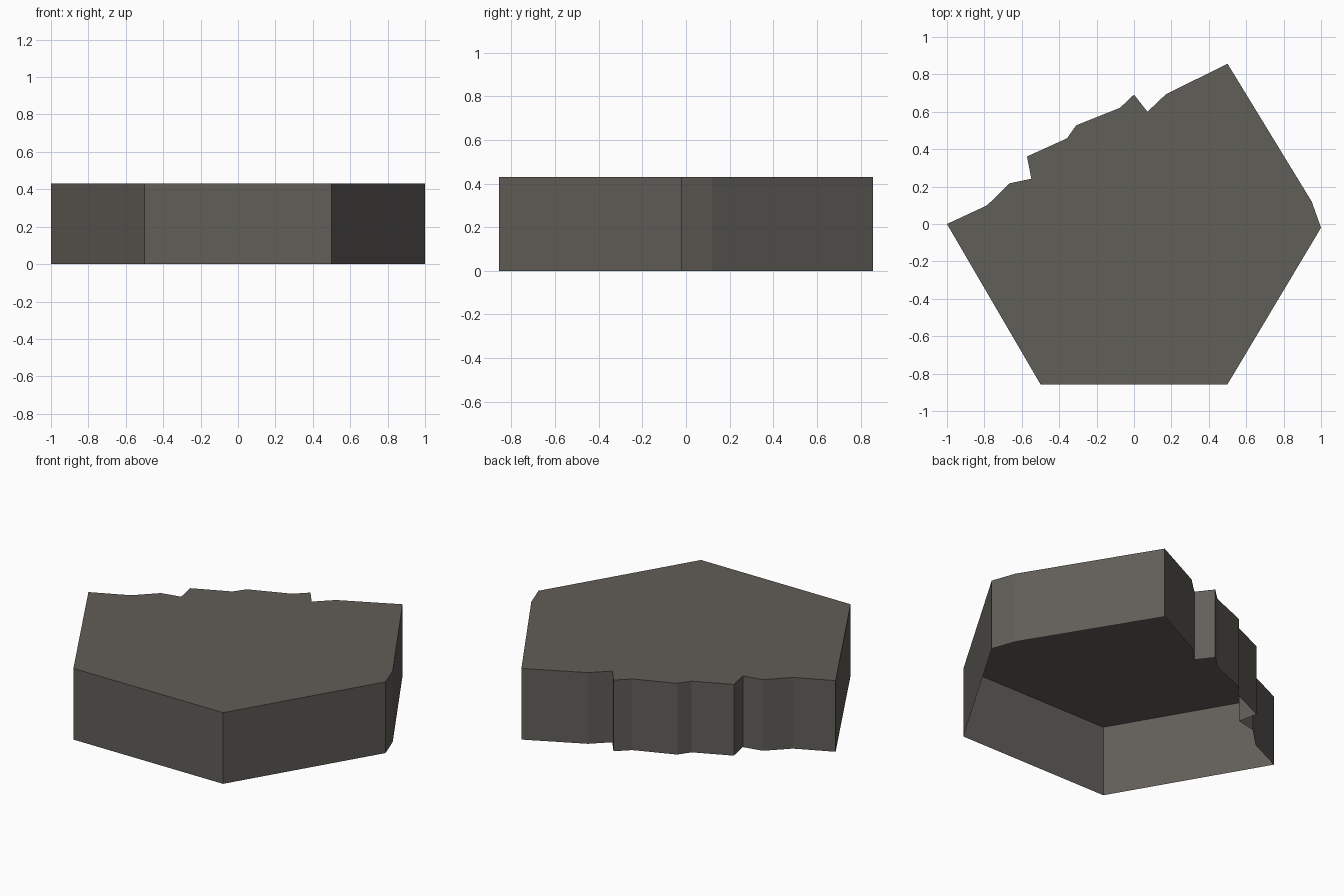
import bpy, bmesh

if "Cube" in bpy.data.objects:
    bpy.data.objects.remove(bpy.data.objects["Cube"])

HEIGHT = 0.43

# Hexagonal outline, counter-clockwise: one chipped corner and a broken back-left side
outline = [
    (-0.50, -0.857), (0.50, -0.857), (1.0, -0.02), (0.95, 0.12), (0.50, 0.857),
    (0.17, 0.693), (0.072, 0.60), (0.0, 0.692), (-0.075, 0.621), (-0.31, 0.527),
    (-0.358, 0.458), (-0.572, 0.361), (-0.549, 0.242), (-0.667, 0.217),
    (-0.785, 0.10), (-1.0, 0.0),
]

stone = bpy.data.materials.new("dark stone grey")
stone.diffuse_color = (0.120, 0.112, 0.098, 1.0)
stone.use_nodes = True
stone.node_tree.nodes["Principled BSDF"].inputs["Base Color"].default_value = stone.diffuse_color

# Thin shell: top face and side walls, open underneath
bm = bmesh.new()
top = [bm.verts.new((x, y, HEIGHT)) for x, y in outline]
low = [bm.verts.new((x, y, 0.0)) for x, y in outline]
bm.faces.new(top)
for i in range(len(outline)):
    j = (i + 1) % len(outline)
    bm.faces.new((low[i], low[j], top[j], top[i]))

mesh = bpy.data.meshes.new("broken_hexagon_slab")
bm.to_mesh(mesh)
bm.free()
mesh.materials.append(stone)
slab = bpy.data.objects.new("broken_hexagon_slab", mesh)
bpy.context.collection.objects.link(slab)
